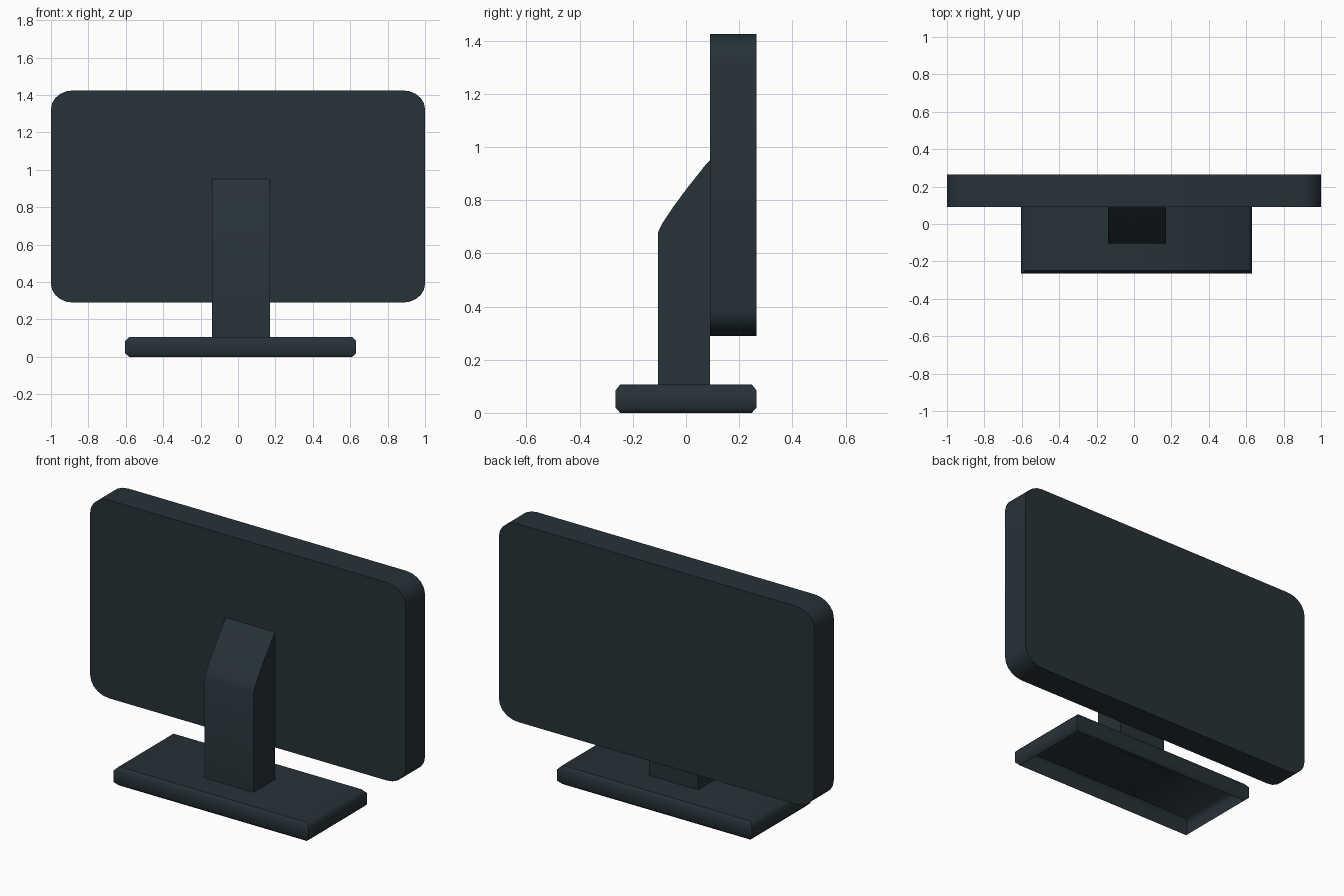
import bpy, bmesh, math

if "Cube" in bpy.data.objects:
    bpy.data.objects.remove(bpy.data.objects["Cube"])

mat = bpy.data.materials.new("dark slate")
mat.diffuse_color = (0.0194, 0.0319, 0.0395, 1)
mat.use_nodes = True
mat.node_tree.nodes["Principled BSDF"].inputs["Base Color"].default_value = mat.diffuse_color


def finish(name, bm, flip_check=True, angle=40):
    if flip_check:
        bmesh.ops.recalc_face_normals(bm, faces=bm.faces)
    me = bpy.data.meshes.new(name)
    bm.to_mesh(me)
    bm.free()
    ob = bpy.data.objects.new(name, me)
    bpy.context.collection.objects.link(ob)
    me.materials.append(mat)
    bpy.ops.object.select_all(action='DESELECT')
    ob.select_set(True)
    bpy.context.view_layer.objects.active = ob
    bpy.ops.object.shade_smooth_by_angle(angle=math.radians(angle))
    return ob


def prism(name, points, offset):
    # extrude a closed outline along an offset vector
    bm = bmesh.new()
    face = bm.faces.new([bm.verts.new(p) for p in points])
    res = bmesh.ops.extrude_face_region(bm, geom=[face], use_keep_orig=True)
    bmesh.ops.translate(bm, vec=offset,
                        verts=[g for g in res["geom"] if isinstance(g, bmesh.types.BMVert)])
    return finish(name, bm)


# Screen: thick slab with rounded corners
outline = []
rx, rz, steps = 0.12, 0.10, 5
x1, z0, z1 = 1.0, 0.29, 1.425
corners = [(x1 - rx, z1 - rz), (-x1 + rx, z1 - rz), (-x1 + rx, z0 + rz), (x1 - rx, z0 + rz)]
for q, (cx, cz) in enumerate(corners):
    for i in range(steps + 1):
        a = math.pi / 2 * (q + i / steps)
        outline.append((cx + rx * math.cos(a), 0.09, cz + rz * math.sin(a)))
prism("screen", outline, (0, 0.175, 0))

# Neck: upright post with a slanted, slightly curved top
side = [(0.09, 0.103), (-0.105, 0.103), (-0.105, 0.68), (-0.09, 0.712), (-0.05, 0.772),
        (0.0, 0.84), (0.075, 0.935), (0.09, 0.95)]
prism("neck", [(-0.14, y, z) for y, z in side], (0.312, 0, 0))

# Base: shallow tray, chamfered at top and bottom, open underneath
bm = bmesh.new()
rings = []
for inset, z in [(0.022, 0.0), (0.0, 0.02), (0.0, 0.085), (0.022, 0.107)]:
    hx, hy = 0.618 - inset, 0.265 - inset * 0.8
    rings.append([bm.verts.new((0.014 + sx * hx, sy * hy, z))
                  for sx, sy in ((-1, -1), (1, -1), (1, 1), (-1, 1))])
for lo, hi in zip(rings, rings[1:]):
    for i in range(4):
        j = (i + 1) % 4
        bm.faces.new((lo[i], lo[j], hi[j], hi[i]))
bm.faces.new(rings[-1])
finish("base", bm, flip_check=False, angle=50)
